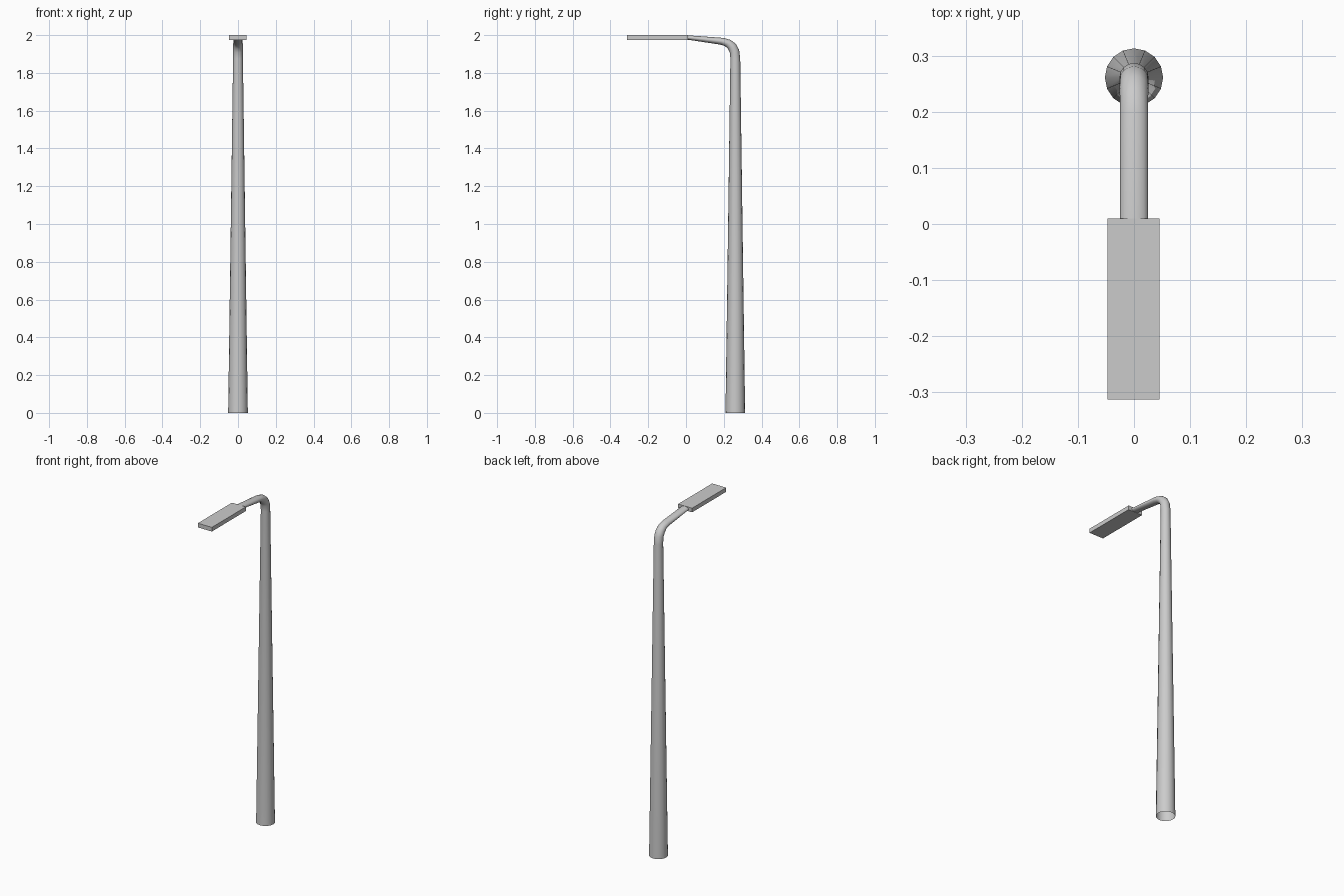
import bpy, bmesh, math
from mathutils import Vector

if "Cube" in bpy.data.objects:
    bpy.data.objects.remove(bpy.data.objects["Cube"])

SIDES = 16


def finish(name, bm):
    bmesh.ops.recalc_face_normals(bm, faces=bm.faces)
    mesh = bpy.data.meshes.new(name)
    bm.to_mesh(mesh)
    bm.free()
    obj = bpy.data.objects.new(name, mesh)
    bpy.context.collection.objects.link(obj)
    return obj


# Pole and arm: rings lofted between outer and inner (y, z) points, with half width
sections = [
    ((0.313, 0.0), (0.209, 0.0), 0.052),
    ((0.287, 1.875), (0.235, 1.875), 0.026),
    ((0.281, 1.922), (0.232, 1.908), 0.026),
    ((0.264, 1.953), (0.221, 1.929), 0.026),
    ((0.237, 1.974), (0.206, 1.942), 0.025),
    ((0.200, 1.985), (0.180, 1.950), 0.025),
    ((0.008, 1.999), (0.008, 1.976), 0.025),
]
bm = bmesh.new()
rings = []
for outer, inner, half_width in sections:
    o, i = Vector((0, *outer)), Vector((0, *inner))
    centre, radius = (o + i) / 2, (o - i) / 2
    ring = []
    for k in range(SIDES):
        a = 2 * math.pi * k / SIDES
        p = centre + radius * math.cos(a) + Vector((half_width * math.sin(a), 0, 0))
        ring.append(bm.verts.new(p))
    rings.append(ring)
for r0, r1 in zip(rings, rings[1:]):
    for k in range(SIDES):
        n = (k + 1) % SIDES
        bm.faces.new((r0[k], r0[n], r1[n], r1[k]))
pole = finish("pole_and_arm", bm)
# The tube is open at its base, so make sure its normals face outward
face = pole.data.polygons[0]
if face.normal.dot(face.center - Vector((0, 0.261, face.center.z))) < 0:
    pole.data.flip_normals()
bpy.context.view_layer.objects.active = pole
pole.select_set(True)
bpy.ops.object.shade_smooth_by_angle(angle=math.radians(40))

# Flat rectangular lamp head
bm = bmesh.new()
bmesh.ops.create_cube(bm, size=1)
bmesh.ops.scale(bm, vec=(0.093, 0.323, 0.025), verts=bm.verts)
bmesh.ops.translate(bm, vec=(-0.001, -0.1515, 1.9875), verts=bm.verts)
finish("lamp_head", bm)
